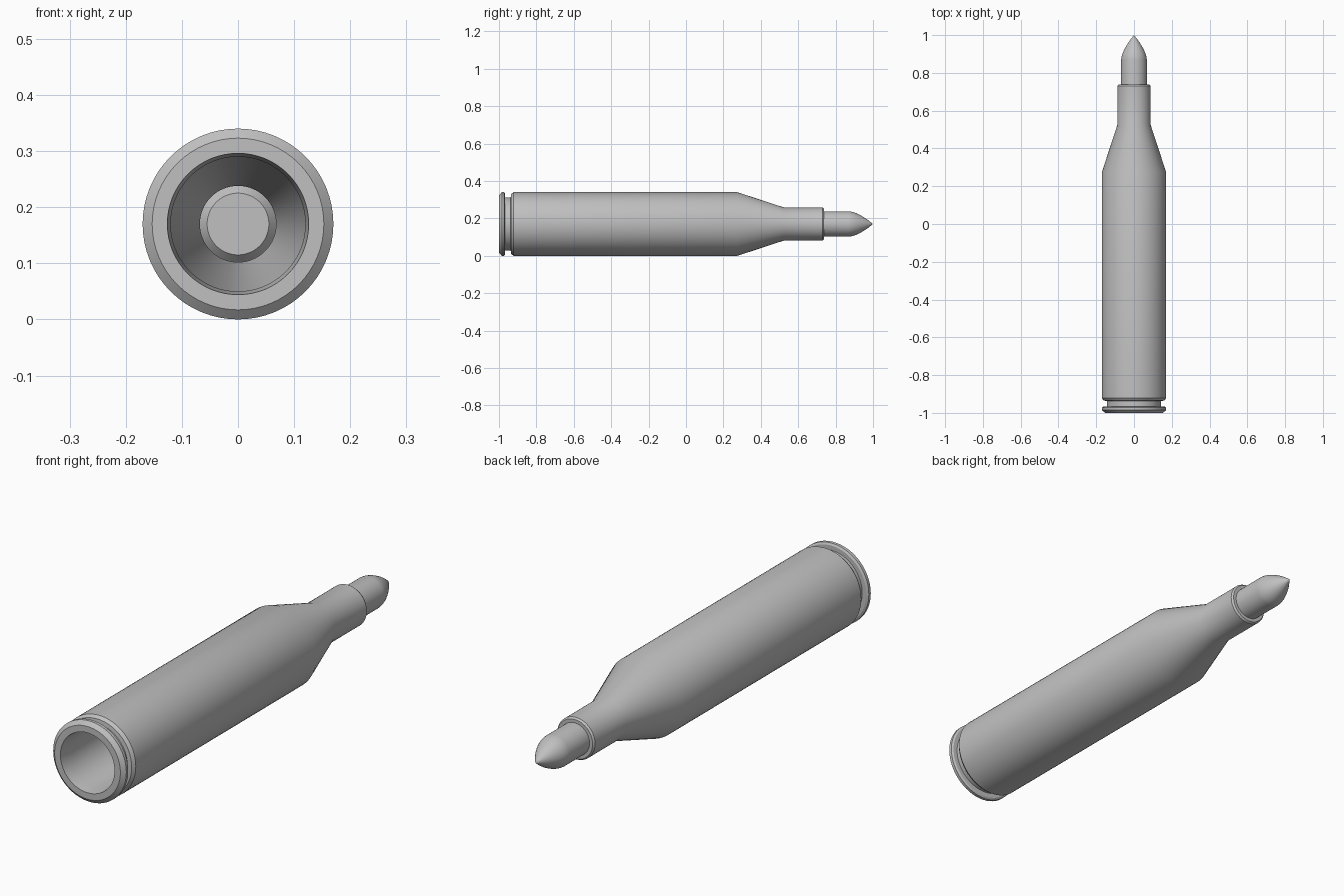
import bpy, bmesh, math
from mathutils import Matrix

if "Cube" in bpy.data.objects:
    bpy.data.objects.remove(bpy.data.objects["Cube"])

R = 0.17  # body radius, also the height of the axis

metal = bpy.data.materials.new("grey metal")
metal.use_nodes = True
grey = (0.53, 0.53, 0.53, 1)
metal.diffuse_color = grey
metal.node_tree.nodes["Principled BSDF"].inputs["Base Color"].default_value = grey


def lathe(name, profile, closed=False, steps=64):
    """Turn (radius, y) points around the long axis."""
    bm = bmesh.new()
    verts = [bm.verts.new((r, y, 0)) for r, y in profile]
    pairs = list(zip(verts, verts[1:]))
    if closed:
        pairs.append((verts[-1], verts[0]))
    edges = [bm.edges.new(p) for p in pairs]
    bmesh.ops.spin(bm, geom=verts + edges, cent=(0, 0, 0), axis=(0, 1, 0),
                   angle=math.tau, steps=steps, use_duplicate=False)
    bmesh.ops.remove_doubles(bm, verts=bm.verts, dist=0.0002)
    bmesh.ops.recalc_face_normals(bm, faces=bm.faces)
    bmesh.ops.transform(bm, matrix=Matrix.Translation((0, 0, R)), verts=bm.verts)
    mesh = bpy.data.meshes.new(name)
    bm.to_mesh(mesh)
    bm.free()
    mesh.materials.append(metal)
    obj = bpy.data.objects.new(name, mesh)
    bpy.context.collection.objects.link(obj)
    bpy.ops.object.select_all(action="DESELECT")
    obj.select_set(True)
    bpy.context.view_layer.objects.active = obj
    bpy.ops.object.shade_smooth_by_angle(angle=math.radians(25))
    return obj


# Hollow case: rim, groove, body, shoulder and neck outside, then the bore
outside = [(0.153, -1), (R, -0.985), (R, -0.972), (0.162, -0.967),
           (0.143, -0.967), (0.143, -0.937), (0.16, -0.935), (R, -0.922),
           (R, 0.275), (0.088, 0.525), (0.088, 0.73), (0.082, 0.738)]
bore = [(0.068, 0.738), (0.068, 0.53), (0.12, 0.27), (0.12, -0.945), (0.126, -1)]
lathe("case", outside + bore, closed=True)

# Pointed bullet with a chamfered base and a curved nose
nose = [(0.068 * (1 - t ** 1.6), 0.87 + 0.13 * t) for t in (i / 10 for i in range(11))]
lathe("bullet", [(0, 0.53), (0.055, 0.53), (0.068, 0.545)] + nose)
